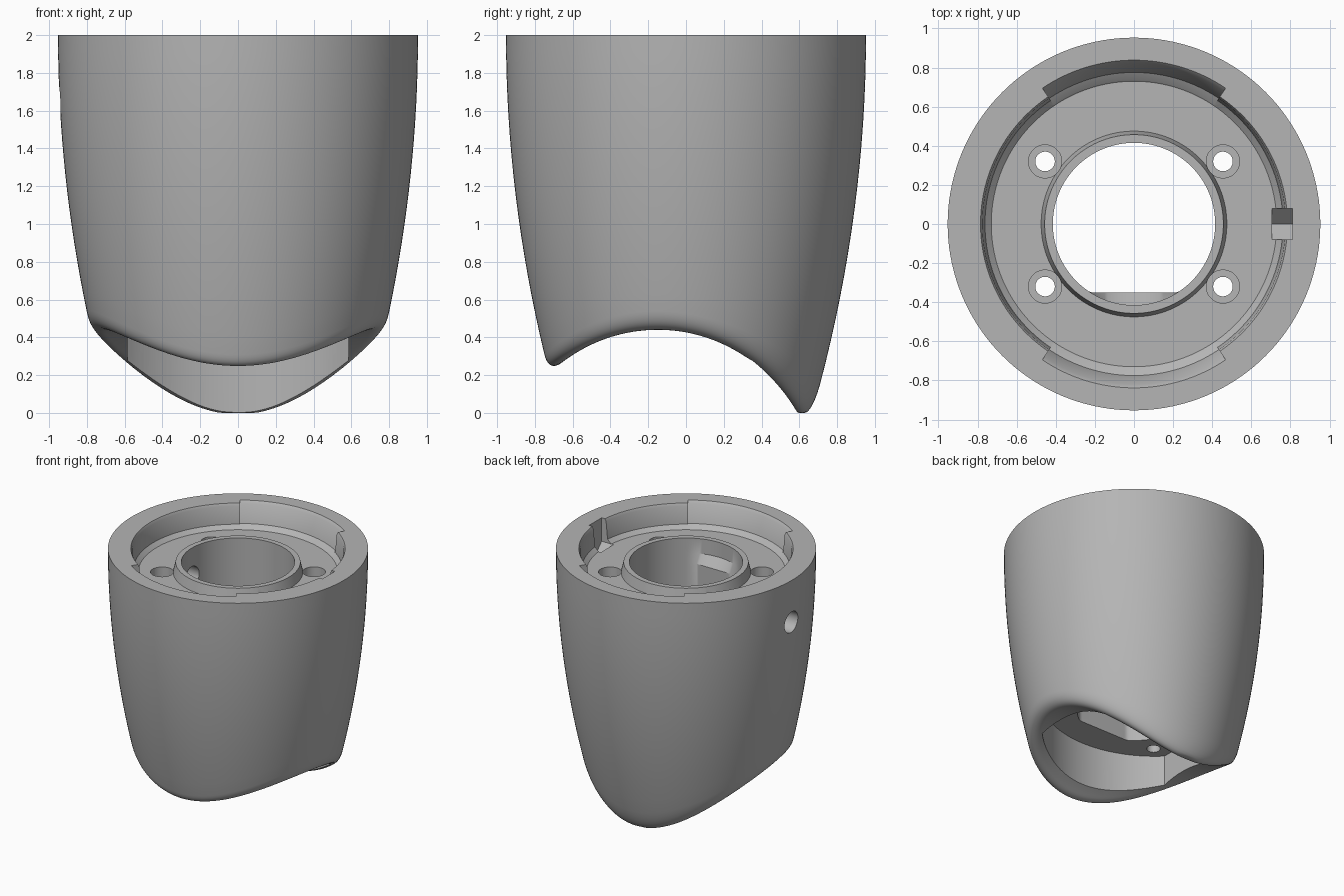
import bpy, bmesh
from math import sin, cos, pi, sqrt, radians
from mathutils import Matrix

cube = bpy.data.objects.get("Cube")
if cube:
    bpy.data.objects.remove(cube)

N = 144
CEILING, FLOOR, COLLAR_TOP = 0.66, 1.81, 1.89

gray = bpy.data.materials.new("plain_gray")
gray.use_nodes = True
gray.diffuse_color = (0.46, 0.46, 0.46, 1)
gray.node_tree.nodes["Principled BSDF"].inputs["Base Color"].default_value = (0.46, 0.46, 0.46, 1)


def outer_r(z):
    return 0.953 - 0.0712 * (2 - z) ** 2


def scoop_z(y):
    return -0.387 + sqrt(max(0, 0.684 - (y + 0.15) ** 2))


def skin(name, rings):
    """Bridge successive rings of points into a capped solid."""
    bm = bmesh.new()
    rows = [[bm.verts.new(p) for p in ring] for ring in rings]
    n = len(rows[0])
    for a, b in zip(rows, rows[1:]):
        for i in range(n):
            j = (i + 1) % n
            bm.faces.new((a[i], a[j], b[j], b[i]))
    bm.faces.new(rows[0])
    bm.faces.new(rows[-1])
    bmesh.ops.recalc_face_normals(bm, faces=bm.faces)
    me = bpy.data.meshes.new(name)
    bm.to_mesh(me)
    bm.free()
    ob = bpy.data.objects.new(name, me)
    bpy.context.collection.objects.link(ob)
    me.materials.append(gray)
    return ob


def lathe(name, profile, n=N, center=(0, 0)):
    """Revolve (radius, z) pairs; an optional third value flattens the front at that y."""
    rings = []
    for r, z, *flat in profile:
        low = flat[0] if flat else -r
        angles = [2 * pi * (i + 0.5) / n for i in range(n)]
        rings.append([(r * cos(a) + center[0], max(low, r * sin(a)) + center[1], z) for a in angles])
    return skin(name, rings)


def arc_block(name, profile, mid, half, n=36):
    """Sweep a closed (radius, z) section through part of a turn."""
    angles = [mid - half + 2 * half * i / n for i in range(n + 1)]
    return skin(name, [[(r * cos(a), r * sin(a), z) for r, z in profile] for a in angles])


# Tapered sleeve with a scooped underside and a rounded lower rim
columns = []
for i in range(N):
    a = 2 * pi * i / N
    s = sin(a)
    back = max(0, s) ** 2
    lo, hi = -0.25, 0.6
    for _ in range(40):
        m = (lo + hi) / 2
        if m > scoop_z(outer_r(m) * s):
            hi = m
        else:
            lo = m
    corner = (outer_r(lo), lo)
    z0 = lo + 0.1 + 0.17 * back
    start = (outer_r(z0), z0)
    r2 = corner[0] - 0.08 - 0.015 * back
    end = (r2, scoop_z(r2 * s))
    col = []
    for k in range(16):
        z = 2 + (z0 - 2) * k / 16
        col.append((outer_r(z), z))
    for k in range(13):
        t = k / 12
        w = ((1 - t) ** 2, 2 * t * (1 - t), t * t)
        col.append(tuple(w[0] * start[c] + w[1] * corner[c] + w[2] * end[c] for c in (0, 1)))
    for f in (0.92, 0.84, 0.76, 0.6, 0.4, 0.2, 0.05):
        col.append((r2 * f, scoop_z(r2 * f * s)))
    columns.append([(r * cos(a), r * s, max(z, 0)) for r, z in col])
sleeve = skin("sleeve_body", list(zip(*columns)))

cutters = []

# Lower cavity: straight walls, curved front and back, flat sides
arc = [0.585 * (k / 20 - 1) for k in range(41)]
outline = [(x, 0.24 - sqrt(0.69 - x * x)) for x in arc]
outline += [(-x, -y) for x, y in outline]
cutters.append(skin("lower_cavity_cutter", [[(x, y, z) for x, y in outline] for z in (-0.3, CEILING)]))

# Top recess leaving a raised collar round the bore
cutters.append(lathe("top_recess_cutter", [
    (0.785, 2.1), (0.785, 2), (0.775, 1.98), (0.762, FLOOR + 0.03), (0.73, FLOOR),
    (0.475, FLOOR), (0.457, COLLAR_TOP)]))

# Bore: round at the top, sloping in to one flat side lower down
cutters.append(lathe("bore_cutter", [
    (0.415, 0.4, -0.35), (0.415, 1.7, -0.35), (0.415, 1.77), (0.415, 2.2)]))

# Front and back arc pockets
for label, mid in (("back", pi / 2), ("front", -pi / 2)):
    cutters.append(arc_block(label + "_pocket_cutter", [
        (0.65, FLOOR + 0.005), (0.735, FLOOR + 0.005), (0.775, FLOOR + 0.03),
        (0.82, 1.98), (0.838, 2), (0.838, 2.1), (0.65, 2.1)], mid, radians(34)))

# Four counterbored screw holes
for sx in (-1, 1):
    for sy in (-1, 1):
        c = (sx * 0.455, sy * 0.32)
        cutters.append(lathe("screw_hole_cutter", [(0.05, 0.4), (0.05, 2)], 32, c))
        cutters.append(lathe("screw_head_cutter", [(0.085, FLOOR - 0.1), (0.085, 2)], 32, c))

# V-bottomed key notch in the recess wall
notch = [(-0.08, 2.1), (-0.08, FLOOR), (0, FLOOR - 0.08), (0.08, FLOOR), (0.08, 2.1)]
cutters.append(skin("key_notch_cutter", [[(x, y, z) for y, z in notch] for x in (0.705, 0.81)]))

# Radial side hole into the bore
side_hole = lathe("side_hole_cutter", [(0.085, 0.3), (0.085, 1.1)], 40)
side_hole.data.transform(Matrix.Translation((0, 0, 1.656)) @ Matrix.Rotation(-pi / 2, 4, "Y"))
cutters.append(side_hole)

# Apply every cut, then remove the cutters
bpy.context.view_layer.objects.active = sleeve
for cutter in cutters:
    cutter.hide_render = True
    mod = sleeve.modifiers.new("cut", "BOOLEAN")
    mod.operation = "DIFFERENCE"
    mod.solver = "EXACT"
    mod.object = cutter
    bpy.ops.object.modifier_apply(modifier=mod.name)
    bpy.data.objects.remove(cutter)

bpy.ops.object.select_all(action="DESELECT")
sleeve.select_set(True)
bpy.ops.object.shade_smooth_by_angle(angle=radians(30))
